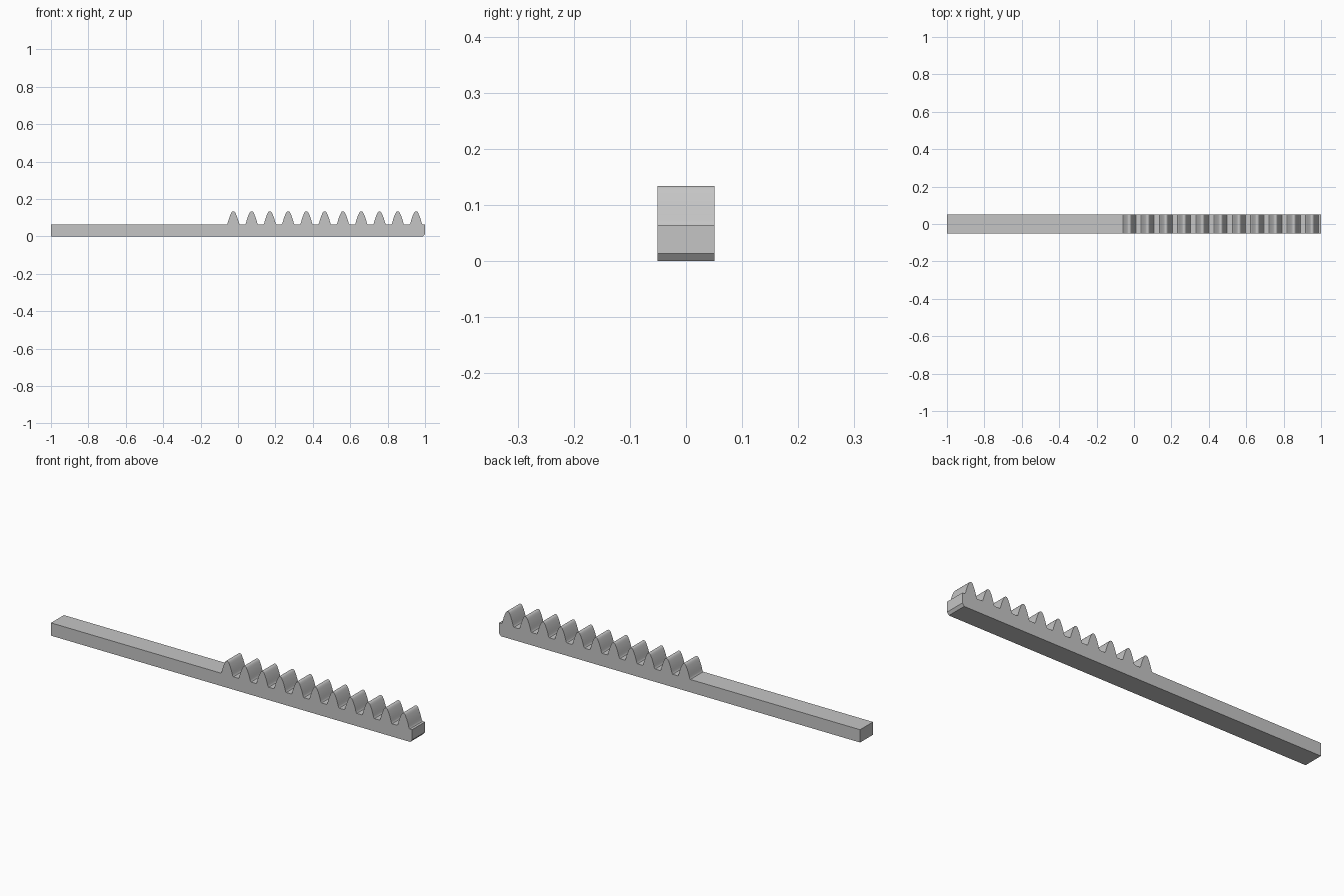
import bpy
import bmesh
from mathutils import Vector

old = bpy.data.objects.get("Cube")
if old:
    bpy.data.objects.remove(old, do_unlink=True)

# Plain grey metal
grey = bpy.data.materials.new("grey_metal")
grey.use_nodes = True
colour = (0.56, 0.56, 0.56, 1)
grey.diffuse_color = colour
grey.node_tree.nodes["Principled BSDF"].inputs["Base Color"].default_value = colour

HALF_DEPTH = 0.051
BAR_TOP = 0.064
TEETH = 11
FIRST_TOOTH = -0.025
PITCH = 0.0977
CHAMFER = 0.013

# Half of one tooth, root to tip: (distance from centre line, height)
flank = [(0.035, BAR_TOP), (0.032, 0.067), (0.030, 0.072), (0.027, 0.083),
         (0.023, 0.096), (0.018, 0.110), (0.013, 0.121), (0.009, 0.129),
         (0.005, 0.133)]

# Side outline: bar with one chamfered end, then the row of teeth
outline = [(1, CHAMFER), (1 - CHAMFER * 0.8, 0), (-1, 0), (-1, BAR_TOP)]
for i in range(TEETH):
    centre = FIRST_TOOTH + i * PITCH
    outline += [(centre - d, z) for d, z in flank]
    outline.append((centre, 0.134))
    outline += [(centre + d, z) for d, z in reversed(flank)]
outline.append((1, BAR_TOP))

# Extrude the outline across the depth
bm = bmesh.new()
face = bm.faces.new([bm.verts.new((x, -HALF_DEPTH, z)) for x, z in outline])
result = bmesh.ops.extrude_face_region(bm, geom=[face], use_keep_orig=True)
moved = [v for v in result["geom"] if isinstance(v, bmesh.types.BMVert)]
bmesh.ops.translate(bm, verts=moved, vec=Vector((0, 2 * HALF_DEPTH, 0)))
bmesh.ops.recalc_face_normals(bm, faces=bm.faces)

mesh = bpy.data.meshes.new("gear_rack")
bm.to_mesh(mesh)
bm.free()
mesh.materials.append(grey)
rack = bpy.data.objects.new("gear_rack", mesh)
bpy.context.collection.objects.link(rack)

# Smooth tooth flanks, crisp corners
bpy.ops.object.select_all(action="DESELECT")
rack.select_set(True)
bpy.context.view_layer.objects.active = rack
bpy.ops.object.shade_smooth_by_angle(angle=0.6)
